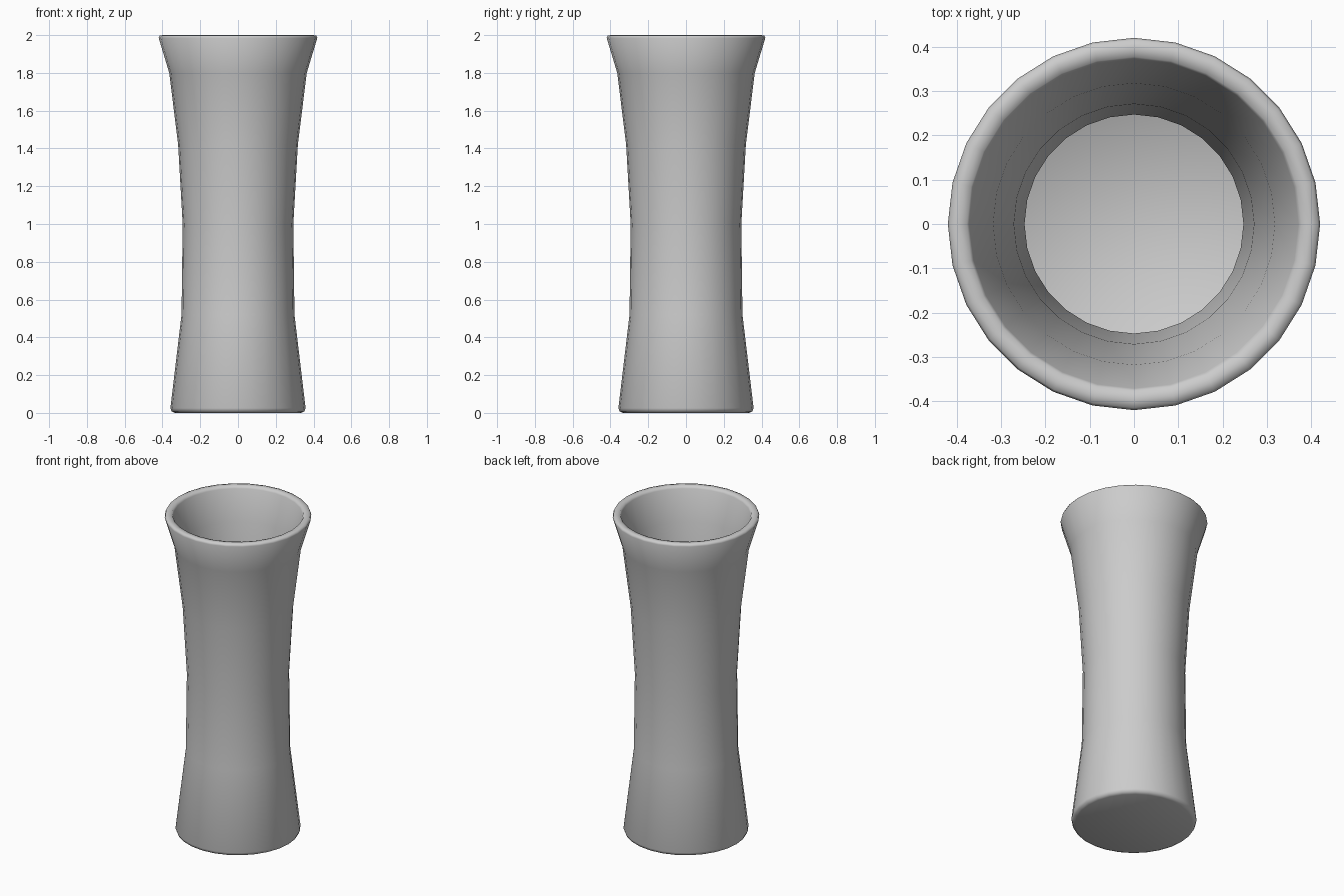
import bpy, bmesh, math

if "Cube" in bpy.data.objects:
    bpy.data.objects.remove(bpy.data.objects["Cube"])

SEGMENTS = 28

# Outer wall from base to lip, then inner wall back down to the floor (radius, height)
outer = [(0.335, 0.0), (0.352, 0.008), (0.358, 0.025), (0.299, 0.52), (0.293, 1.0),
         (0.317, 1.42), (0.364, 1.8), (0.42, 1.985)]
lip = [(0.415, 1.997), (0.397, 2.0), (0.377, 1.997)]
inner = [(0.371, 1.985), (0.318, 1.8), (0.271, 1.42), (0.247, 1.0),
         (0.253, 0.52), (0.305, 0.07), (0.285, 0.05)]
profile = outer + lip + inner

# Lathe the profile
bm = bmesh.new()
rings = []
for r, z in profile:
    rings.append([bm.verts.new((r * math.cos(2 * math.pi * i / SEGMENTS),
                                r * math.sin(2 * math.pi * i / SEGMENTS), z))
                  for i in range(SEGMENTS)])
for a, b in zip(rings, rings[1:]):
    for i in range(SEGMENTS):
        j = (i + 1) % SEGMENTS
        bm.faces.new((a[i], a[j], b[j], b[i]))

# Base and inside floor
bm.faces.new(rings[0][::-1])
bm.faces.new(rings[-1])
bmesh.ops.recalc_face_normals(bm, faces=bm.faces)

mesh = bpy.data.meshes.new("vase")
bm.to_mesh(mesh)
bm.free()
vase = bpy.data.objects.new("vase", mesh)
bpy.context.collection.objects.link(vase)
bpy.context.view_layer.objects.active = vase
vase.select_set(True)
bpy.ops.object.shade_smooth_by_angle(angle=math.radians(60))
